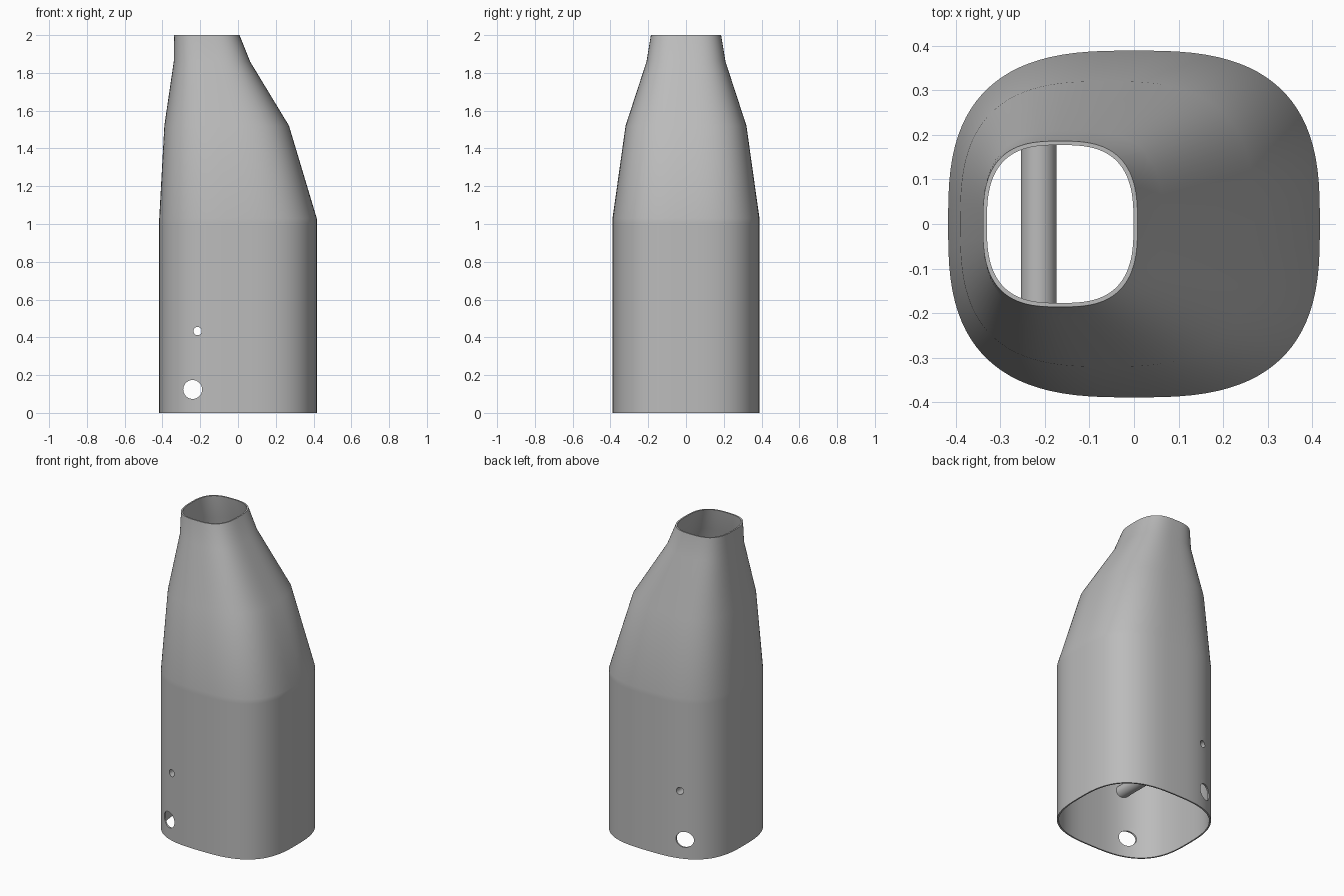
import bpy, bmesh, math
from mathutils import Matrix

cube = bpy.data.objects.get("Cube")
if cube:
    bpy.data.objects.remove(cube, do_unlink=True)

SEGS, POWER, WALL = 96, 2.85, 0.009
HALF_X, HALF_Y = 0.417, 0.389
# Height, left edge, right edge, half depth
SECTIONS = [(z, -HALF_X, HALF_X, HALF_Y) for z in (0, 0.05, 0.2, 0.38, 0.49, 0.75, 1.0, 1.03)]
SECTIONS += [(1.52, -0.39, 0.27, 0.32), (1.86, -0.34, 0.064, 0.209), (2.0, -0.339, 0.008, 0.186)]

grey = bpy.data.materials.new("plain_grey")
grey.use_nodes = True
grey.diffuse_color = (0.5, 0.5, 0.5, 1)
grey.node_tree.nodes["Principled BSDF"].inputs["Base Color"].default_value = (0.5, 0.5, 0.5, 1)


def make_object(name, bm):
    bmesh.ops.recalc_face_normals(bm, faces=bm.faces)
    mesh = bpy.data.meshes.new(name)
    bm.to_mesh(mesh)
    bm.free()
    mesh.materials.append(grey)
    obj = bpy.data.objects.new(name, mesh)
    bpy.context.collection.objects.link(obj)
    return obj


def bridge(bm, a, b):
    n = len(a)
    for i in range(n):
        j = (i + 1) % n
        bm.faces.new((a[i], a[j], b[j], b[i]))


def smooth(obj):
    bpy.ops.object.select_all(action="DESELECT")
    obj.select_set(True)
    bpy.context.view_layer.objects.active = obj
    bpy.ops.object.shade_smooth_by_angle(angle=math.radians(30))


def squircle_ring(bm, section, inset):
    z, left, right, depth = section
    mid, a, b = (left + right) / 2, (right - left) / 2 - inset, depth - inset
    ring = []
    for i in range(SEGS):
        t = math.tau * i / SEGS
        c, s = math.cos(t), math.sin(t)
        x = math.copysign(abs(c) ** (2 / POWER), c)
        y = math.copysign(abs(s) ** (2 / POWER), s)
        ring.append(bm.verts.new((mid + a * x, b * y, z)))
    return ring


# Hollow shell: up the outside, over the rim, down the inside
bm = bmesh.new()
rings = [squircle_ring(bm, s, 0) for s in SECTIONS]
rings += [squircle_ring(bm, s, WALL) for s in reversed(SECTIONS)]
for a, b in zip(rings, rings[1:] + rings[:1]):
    bridge(bm, a, b)
shell = make_object("shell", bm)

# Holes through the front and back walls
BORE = (-0.214, 0.433, 0.022)
for x, z, radius in (BORE, (-0.24, 0.124, 0.05)):
    bm = bmesh.new()
    bmesh.ops.create_cone(bm, cap_ends=True, segments=32, radius1=radius, radius2=radius, depth=1.2,
                          matrix=Matrix.Translation((x, 0, z)) @ Matrix.Rotation(math.pi / 2, 4, "X"))
    cutter = make_object("hole_cutter", bm)
    cutter.hide_render = True
    mod = shell.modifiers.new("hole", "BOOLEAN")
    mod.operation, mod.solver, mod.object = "DIFFERENCE", "EXACT", cutter
    bpy.context.view_layer.objects.active = shell
    bpy.ops.object.modifier_apply(modifier=mod.name)
    bpy.data.objects.remove(cutter, do_unlink=True)
smooth(shell)


# Cross pipe whose ends follow the curved walls
def pipe_ring(bm, radius, side):
    ring = []
    for i in range(32):
        t = math.tau * i / 32
        x = BORE[0] + radius * math.cos(t)
        y = HALF_Y * (1 - abs(x / HALF_X) ** POWER) ** (1 / POWER) - WALL / 2
        ring.append(bm.verts.new((x, side * y, BORE[1] + radius * math.sin(t))))
    return ring


bm = bmesh.new()
loops = [pipe_ring(bm, r, s) for r, s in ((0.04, -1), (0.04, 1), (BORE[2], 1), (BORE[2], -1))]
for a, b in zip(loops, loops[1:] + loops[:1]):
    bridge(bm, a, b)
smooth(make_object("cross_pipe", bm))
